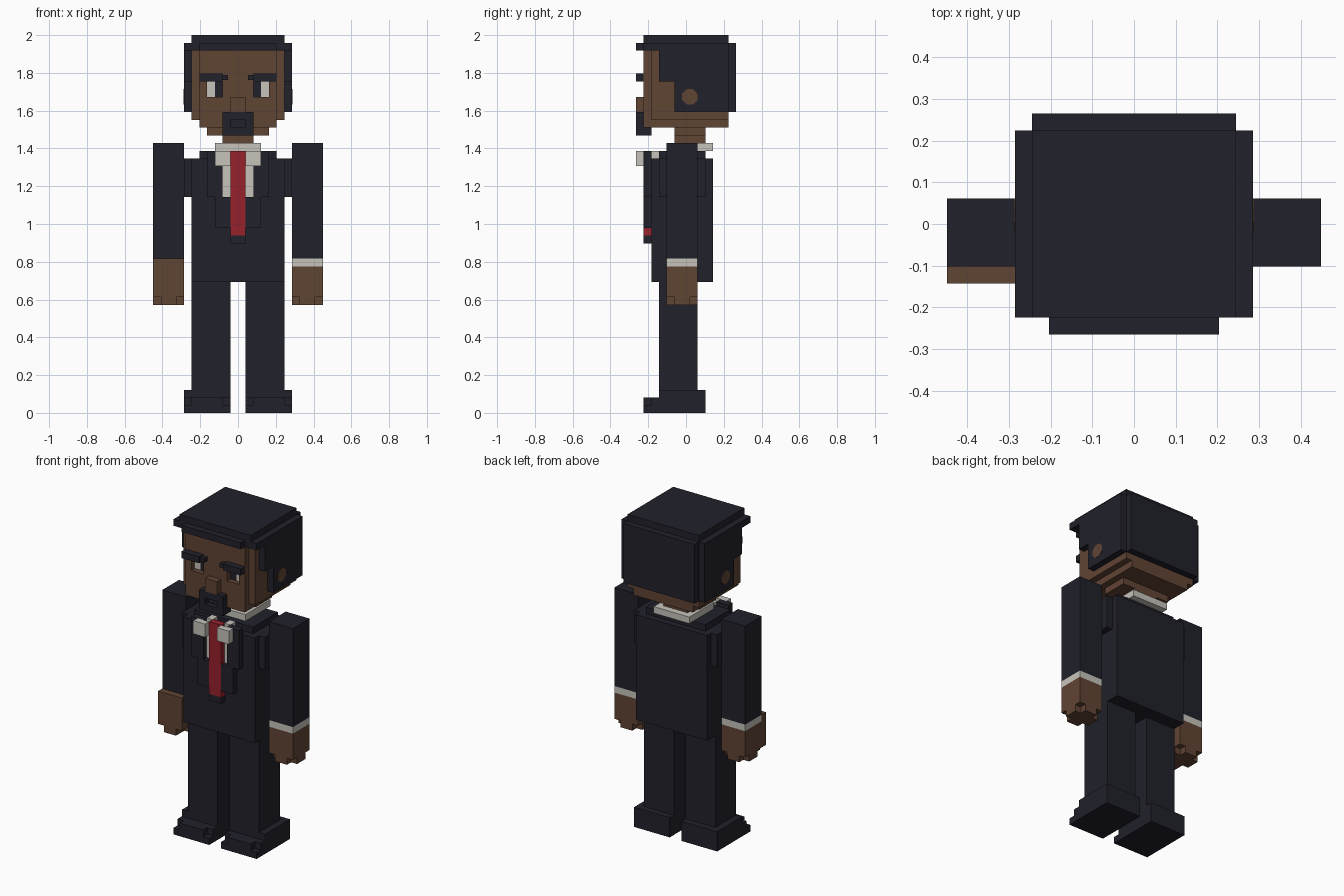
import bpy, bmesh, math
from mathutils import Matrix, Vector

if "Cube" in bpy.data.objects:
    bpy.data.objects.remove(bpy.data.objects["Cube"])

U = 2 / 49  # one block


def material(name, rgb):
    m = bpy.data.materials.new(name)
    m.diffuse_color = (*rgb, 1)
    m.use_nodes = True
    m.node_tree.nodes["Principled BSDF"].inputs["Base Color"].default_value = m.diffuse_color
    return m


DARK = material("dark navy", (0.015, 0.015, 0.024))
SKIN = material("brown skin", (0.118, 0.058, 0.034))
WHITE = material("off white", (0.57, 0.55, 0.50))
RED = material("tie red", (0.31, 0.015, 0.025))


def blocks(name, mat, boxes, mirror=False):
    """One object from boxes (x0, x1, y0, y1, z0, z1) in block units."""
    bm = bmesh.new()
    for x0, x1, y0, y1, z0, z1 in boxes:
        for s in ((1, -1) if mirror else (1,)):
            size = Matrix.Diagonal(((x1 - x0) * U, (y1 - y0) * U, (z1 - z0) * U, 1))
            mid = Vector((s * (x0 + x1), y0 + y1, z0 + z1)) * U / 2
            bmesh.ops.create_cube(bm, size=1, matrix=Matrix.Translation(mid) @ size)
    me = bpy.data.meshes.new(name)
    bm.to_mesh(me)
    bm.free()
    me.materials.append(mat)
    ob = bpy.data.objects.new(name, me)
    bpy.context.collection.objects.link(ob)
    return ob


# Shoes and trousers
blocks("shoes", DARK, [
    (1, 7, -3.5, 2.5, 0, 3),
    (1, 7, -4.5, -3.5, 0, 2),
    (1, 7, -5.5, -4.5, 0, 1),
    (2, 6, -5.5, -4.5, 1, 2)], True)
blocks("legs", DARK, [(1, 6, -3.5, 1.5, 3, 17)], True)

# Jacket with stepped shoulders, lapels and button
blocks("jacket", DARK, [(-6, 6, -4.5, 3.5, 17, 33), (-5, 5, -3.5, 2.5, 33, 34)])
blocks("shoulders", DARK, [(6, 7, -3.5, 2.5, 28, 33)], True)
blocks("lapels", DARK, [
    (1, 3, -5.5, -4.5, 24, 28),
    (2, 4, -5.5, -4.5, 28, 34)], True)
blocks("button", DARK, [(-1, 1, -5.5, -4.5, 22, 23)])

# Shirt, collar and tie
blocks("shirt", WHITE, [(1, 2, -4.7, -4.5, 28, 33), (1, 2, -4.7, -3.5, 33, 34)], True)
blocks("collar_tips", WHITE, [(1, 3, -6.5, -5.5, 32, 34)], True)
blocks("collar", WHITE, [
    (-3, 3, -2.5, -1.5, 34, 35),
    (-3, 3, 2.5, 3.5, 34, 35),
    (-3, -2, -1.5, 2.5, 34, 35),
    (2, 3, -1.5, 2.5, 34, 35)])
blocks("tie", RED, [(-1, 1, -5.5, -4.5, 23, 34)])

# Arms, cuffs and hands
blocks("sleeves", DARK, [(7, 11, -2.5, 1.5, 20, 35)], True)
blocks("cuffs", WHITE, [(7, 11, -2.5, 1.5, 19, 20)], True)
HAND = [(7, 11, -2.5, 1.5, 15, 19),
        (8, 10, -2.5, 1.5, 14, 15),
        (7, 8, -1.5, 0.5, 14, 15),
        (10, 11, -1.5, 0.5, 14, 15)]
blocks("left_hand", SKIN, HAND)
right = [(-b, -a, *rest) for a, b, *rest in HAND]
blocks("right_hand", SKIN, right + [(-11, -7, -3.5, -2.5, 15, 20),
                                    (-10, -8, -3.5, -2.5, 14, 15)])

# Neck, jaw and skull
blocks("neck", SKIN, [(-2, 2, -1.5, 2.5, 34, 36), (-4, 4, -1.5, 2.5, 36, 37)])
blocks("skull", SKIN, [
    (-5, 5, -4.5, 5.5, 37, 38),
    (-6, 6, -4.5, 5.5, 38, 47)])
# Face layer leaves the eye sockets open
blocks("face", SKIN, [
    (-5, 5, -5.5, -4.5, 37, 41),
    (-5, 5, -5.5, -4.5, 43, 47),
    (-2, 2, -5.5, -4.5, 41, 43),
    (-5, -4, -5.5, -4.5, 41, 43),
    (4, 5, -5.5, -4.5, 41, 43)])
blocks("nose", SKIN, [(-1, 1, -6.5, -5.5, 39, 41)])

# Eyes and brows
blocks("eye_whites", WHITE, [(3, 4, -4.7, -4.5, 41, 43)], True)
blocks("pupils", DARK, [(2, 3, -4.7, -4.5, 41, 43)], True)
blocks("brows", DARK, [
    (2, 5, -6.5, -5.5, 43, 44),
    (1.3, 2, -6.3, -5.5, 43.2, 43.8)], True)

# Beard ring around a recessed mouth
blocks("beard", DARK, [
    (-2, 2, -6.5, -5.5, 38, 39),
    (-2, -1, -6.5, -5.5, 37, 38),
    (1, 2, -6.5, -5.5, 37, 38),
    (-2, 2, -6.5, -4.5, 36, 37),
    (-1, 1, -5.7, -5.5, 37, 38)])

# Hair cap, fringe, back and sideburns
blocks("hair_cap", DARK, [
    (-6, 6, -5.5, 5.5, 48, 49),
    (-7, 7, -5.5, 5.5, 47, 48),
    (-5, 5, -6.5, -5.5, 47, 48),
    (-6, 6, 5.5, 6.5, 39, 48)])
blocks("hair_sides", DARK, [
    (6, 7, -1.5, 5.5, 39, 47),
    (6, 7, -3.5, -1.5, 43, 47)], True)

# Ears: eight-sided discs almost flush with the hair
bm = bmesh.new()
for s in (1, -1):
    place = (Matrix.Translation((s * 6.55 * U, 0.5 * U, 41 * U))
             @ Matrix.Rotation(math.pi / 2, 4, 'Y')
             @ Matrix.Rotation(math.pi / 8, 4, 'Z'))
    bmesh.ops.create_cone(bm, cap_ends=True, segments=8, radius1=1.08 * U,
                          radius2=1.08 * U, depth=U, matrix=place)
ear_mesh = bpy.data.meshes.new("ears")
bm.to_mesh(ear_mesh)
bm.free()
ear_mesh.materials.append(SKIN)
bpy.context.collection.objects.link(bpy.data.objects.new("ears", ear_mesh))
